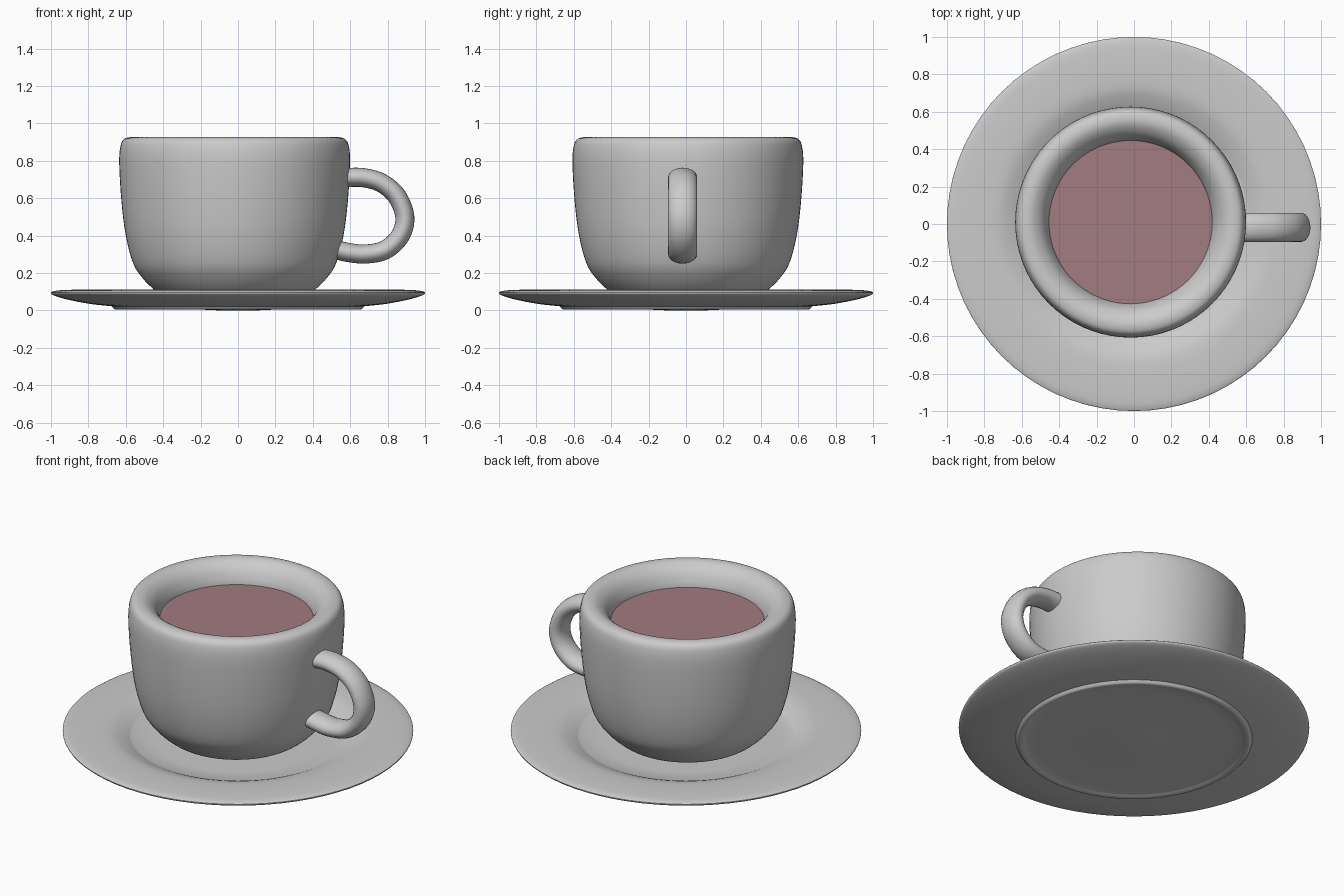
import bpy, bmesh, math
from mathutils import Vector

if "Cube" in bpy.data.objects:
    bpy.data.objects.remove(bpy.data.objects["Cube"])


def spline(points, steps=5):
    """Catmull-Rom curve through the points; a repeated point makes a corner."""
    p = [Vector(q) for q in points]
    p = [p[0]] + p + [p[-1]]
    out = []
    for i in range(1, len(p) - 2):
        a, b, c, d = p[i - 1:i + 3]
        if (c - b).length < 1e-6:
            continue
        for k in range(steps):
            t = k / steps
            out.append(0.5 * (2 * b + (c - a) * t + (2 * a - 5 * b + 4 * c - d) * t * t
                              + (3 * b - a - 3 * c + d) * t ** 3))
    return out + [p[-1]]


def skin(name, rings, colour=None):
    """Bridge a list of equal rings, cap both ends and shade smooth."""
    bm = bmesh.new()
    loops = [[bm.verts.new(co) for co in ring] for ring in rings]
    n = len(loops[0])
    for a, b in zip(loops, loops[1:]):
        for i in range(n):
            j = (i + 1) % n
            bm.faces.new((a[i], a[j], b[j], b[i]))
    bm.faces.new(loops[0])
    bm.faces.new(loops[-1])
    bmesh.ops.recalc_face_normals(bm, faces=bm.faces)
    mesh = bpy.data.meshes.new(name)
    bm.to_mesh(mesh)
    bm.free()
    obj = bpy.data.objects.new(name, mesh)
    bpy.context.collection.objects.link(obj)
    if colour:
        mat = bpy.data.materials.new(name)
        mat.diffuse_color = colour
        mat.use_nodes = True
        mat.node_tree.nodes["Principled BSDF"].inputs["Base Color"].default_value = mat.diffuse_color
        mesh.materials.append(mat)
    bpy.ops.object.select_all(action='DESELECT')
    obj.select_set(True)
    bpy.context.view_layer.objects.active = obj
    bpy.ops.object.shade_smooth_by_angle(angle=math.radians(35))
    return obj


def lathe(name, profile, centre=(0, 0), colour=None, sides=72):
    """Turn a (radius, z) profile about a vertical axis."""
    angles = [2 * math.pi * i / sides for i in range(sides)]
    return skin(name, [[(centre[0] + r * math.cos(a), centre[1] + r * math.sin(a), z)
                        for a in angles] for r, z in profile], colour)


CUP = (-0.018, 0.01)

# Saucer: shallow well, flat rim, rounded edge and low foot
lathe("saucer", spline([
    (0.05, 0.062), (0.61, 0.062), (0.61, 0.062), (0.66, 0.085), (0.73, 0.106), (0.84, 0.111),
    (0.95, 0.108), (0.99, 0.101), (1.0, 0.093), (0.985, 0.08), (0.92, 0.06), (0.8, 0.036),
    (0.675, 0.022), (0.675, 0.022), (0.66, 0.006), (0.64, 0.006), (0.62, 0.012),
    (0.62, 0.012), (0.3, 0.008), (0.1, 0.0)], 4))

# Cup: rounded body, thick rolled rim and inside wall
lathe("cup", spline([
    (0.33, 0.063), (0.33, 0.063), (0.385, 0.08), (0.435, 0.115), (0.49, 0.17), (0.542, 0.25),
    (0.582, 0.4), (0.605, 0.58), (0.617, 0.78), (0.612, 0.87), (0.595, 0.912), (0.56, 0.926),
    (0.52, 0.92), (0.478, 0.89), (0.45, 0.845), (0.435, 0.79), (0.425, 0.65), (0.41, 0.45),
    (0.36, 0.25), (0.25, 0.17), (0.05, 0.16)], 4), CUP)

# Drink surface
lathe("drink", [(0.437, 0.795), (0.437, 0.8)], CUP, (0.36, 0.2, 0.22, 1))

# Handle: oval section swept along a loop in the xz plane
path = spline([(0.54, 0.70), (0.6, 0.711), (0.68, 0.708), (0.77, 0.68), (0.85, 0.61),
               (0.892, 0.5), (0.868, 0.4), (0.79, 0.325), (0.69, 0.302), (0.6, 0.308),
               (0.5, 0.33)])
rings = []
for i, p in enumerate(path):
    t = (path[min(i + 1, len(path) - 1)] - path[max(i - 1, 0)]).normalized()
    ring = []
    for k in range(24):
        a = 2 * math.pi * k / 24
        u, v = 0.051 * math.cos(a), 0.078 * math.sin(a)
        ring.append((p.x - t.y * u, -0.018 + v, p.y + t.x * u))
    rings.append(ring)
skin("handle", rings)
